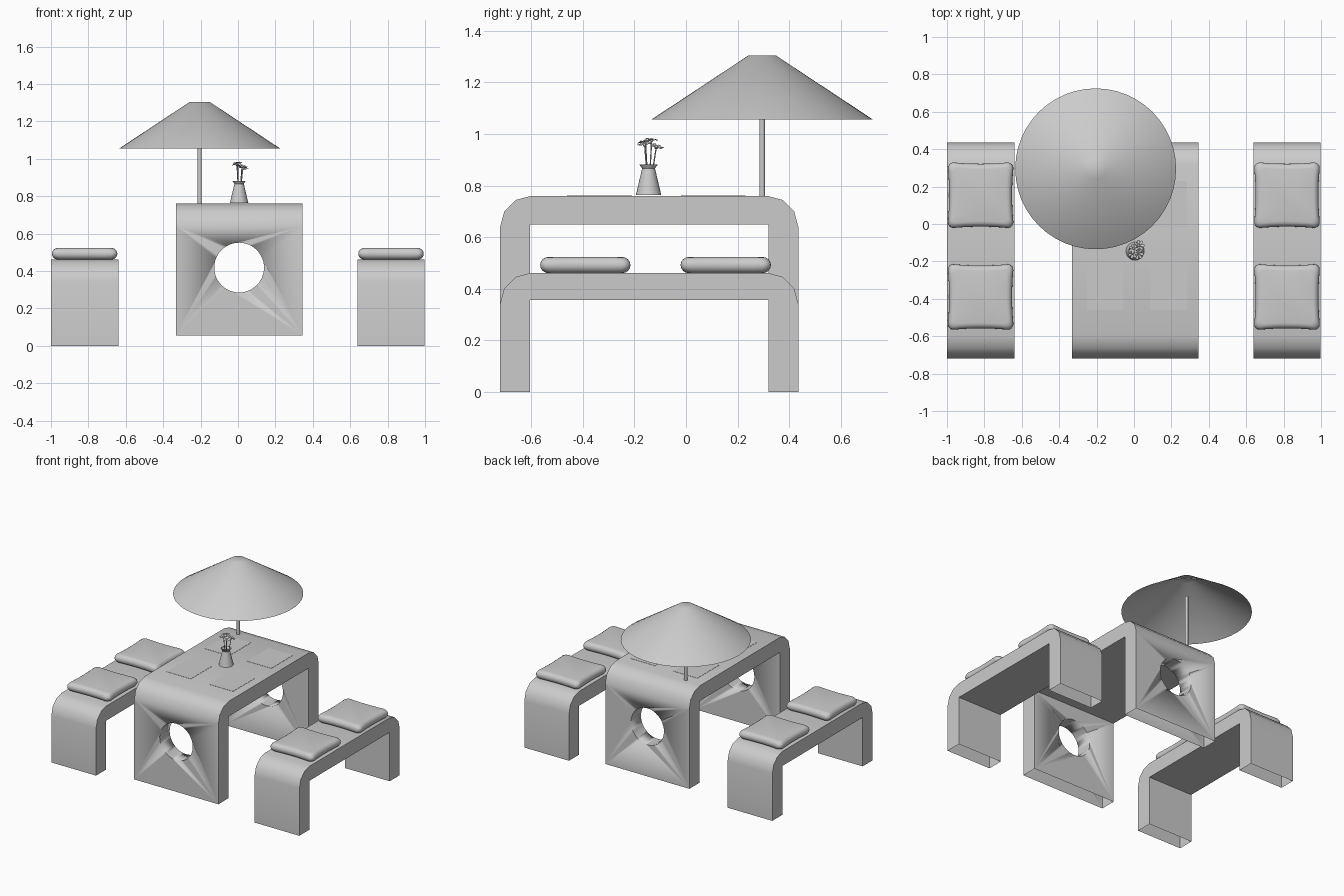
import bpy, bmesh
from math import sin, cos, pi, radians
from mathutils import Vector, Matrix

if "Cube" in bpy.data.objects:
    bpy.data.objects.remove(bpy.data.objects["Cube"])


def finish(name, bm, smooth=True, angle=40):
    bmesh.ops.recalc_face_normals(bm, faces=bm.faces[:])
    me = bpy.data.meshes.new(name)
    bm.to_mesh(me)
    bm.free()
    ob = bpy.data.objects.new(name, me)
    bpy.context.scene.collection.objects.link(ob)
    if smooth:
        bpy.ops.object.select_all(action='DESELECT')
        ob.select_set(True)
        bpy.context.view_layer.objects.active = ob
        bpy.ops.object.shade_smooth_by_angle(angle=radians(angle))
    return ob


def lathe(name, profile, centre, segs, cap_bottom=True, cap_top=True):
    bm = bmesh.new()
    rings = [[bm.verts.new((centre[0] + r * cos(2 * pi * i / segs),
                            centre[1] + r * sin(2 * pi * i / segs), z))
              for i in range(segs)] for r, z in profile]
    for a, b in zip(rings, rings[1:]):
        for i in range(segs):
            j = (i + 1) % segs
            bm.faces.new((a[i], a[j], b[j], b[i]))
    if cap_bottom:
        bm.faces.new(rings[0])
    if cap_top:
        bm.faces.new(rings[-1])
    return finish(name, bm)


Y0, Y1 = -0.72, 0.435


def arch(name, x0, x1, z0, z1, thick, leg=0.115, rad=0.12, hole=None):
    """Waterfall slab: side profile extruded along x, feet left open."""
    pts = [(Y0, z0)]
    for k in range(4):
        a = pi - k * pi / 6
        pts.append((Y0 + rad + rad * cos(a), z1 - rad + rad * sin(a)))
    for k in range(4):
        a = pi / 2 - k * pi / 6
        pts.append((Y1 - rad + rad * cos(a), z1 - rad + rad * sin(a)))
    pts += [(Y1, z0), (Y1 - leg, z0), (Y1 - leg, z1 - thick),
            (Y0 + leg, z1 - thick), (Y0 + leg, z0)]
    bm = bmesh.new()
    f = bm.faces.new([bm.verts.new((x0, y, z)) for y, z in pts])
    ext = bmesh.ops.extrude_face_region(bm, geom=[f], use_keep_orig=True)
    bmesh.ops.translate(bm, vec=(x1 - x0, 0, 0),
                        verts=[v for v in ext['geom'] if isinstance(v, bmesh.types.BMVert)])
    ob = finish(name, bm)
    if hole:
        hx, hz, hr = hole
        cb = bmesh.new()
        m = Matrix.Translation((hx, 0, hz)) @ Matrix.Rotation(pi / 2, 4, 'X')
        bmesh.ops.create_cone(cb, cap_ends=True, segments=48, radius1=hr,
                              radius2=hr, depth=3, matrix=m)
        cutter = finish(name + "_hole_cutter", cb)
        cutter.hide_render = True
        cutter.hide_set(True)
        mod = ob.modifiers.new("hole", 'BOOLEAN')
        mod.operation, mod.object, mod.solver = 'DIFFERENCE', cutter, 'EXACT'
        bpy.context.view_layer.objects.active = ob
        bpy.ops.object.modifier_apply(modifier=mod.name)
        bpy.data.objects.remove(cutter)
    # open the undersides of the feet
    bm = bmesh.new()
    bm.from_mesh(ob.data)
    feet = [f for f in bm.faces if all(abs(v.co.z - z0) < 1e-4 for v in f.verts)]
    bmesh.ops.delete(bm, geom=feet, context='FACES')
    bm.to_mesh(ob.data)
    bm.free()
    return ob


def cushion(name, cx, cy, z0, half=0.175, r=0.031):
    """Soft square pad: rounded, slightly pinched outline with a round edge."""
    outline = []
    cr = 0.03
    for q in range(4):
        rot = Matrix.Rotation(q * pi / 2, 2)
        for k in range(5):
            a = k * pi / 8
            outline.append(rot @ Vector((half - cr + cr * cos(a), half - cr + cr * sin(a))))
        for k in range(1, 8):
            t = 1 - k / 4
            pinch = 0.007 * (1 - t * t)
            outline.append(rot @ Vector((t * (half - cr), half - pinch)))
    bm = bmesh.new()
    rings = []
    for k in range(9):
        a = -pi / 2 + k * pi / 8
        s = (half - r * (1 - cos(a))) / half
        rings.append([bm.verts.new((cx + p.x * s, cy + p.y * s, z0 + r + r * sin(a)))
                      for p in outline])
    n = len(outline)
    for a, b in zip(rings, rings[1:]):
        for i in range(n):
            bm.faces.new((a[i], a[(i + 1) % n], b[(i + 1) % n], b[i]))
    bm.faces.new(rings[0])
    bm.faces.new(rings[-1])
    return finish(name, bm)


def tube(name, p, q, r, segs=8):
    p, q = Vector(p), Vector(q)
    m = Matrix.Translation((p + q) / 2) @ (q - p).to_track_quat('Z', 'Y').to_matrix().to_4x4()
    bm = bmesh.new()
    bmesh.ops.create_cone(bm, cap_ends=True, segments=segs, radius1=r, radius2=r,
                          depth=(q - p).length, matrix=m)
    return finish(name, bm)


def flower(name, pos, tilt, r):
    bm = bmesh.new()
    c = bm.verts.new((0, 0, 0))
    for k in range(7):
        a = 2 * pi * k / 7
        petal = [c] + [bm.verts.new((d * r * cos(a + o), d * r * sin(a + o), h * r))
                       for d, o, h in ((.65, -.4, .1), (.95, -.25, .2), (1, 0, .15),
                                       (.95, .25, .2), (.65, .4, .1))]
        bm.faces.new(petal)
    # flower centre
    bmesh.ops.create_uvsphere(bm, u_segments=8, v_segments=5, radius=r * 0.25)
    bm.transform(Matrix.Translation(pos) @ Matrix.Rotation(tilt[0], 4, 'X')
                 @ Matrix.Rotation(tilt[1], 4, 'Y'))
    return finish(name, bm)


# table with a round opening through both legs
arch("table", -0.332, 0.346, 0.055, 0.76, 0.11, hole=(0.006, 0.418, 0.133))

# four thin place mats
for x in (-0.155, 0.185):
    for y in (-0.335, 0.105):
        bm = bmesh.new()
        bmesh.ops.create_cube(bm, size=1, matrix=Matrix.Translation((x, y, 0.76))
                              @ Matrix.Diagonal((0.195, 0.25, 0.003, 1)))
        finish("place_mat", bm, smooth=False)

# benches with two cushions each
for side, x in (("left", -0.82), ("right", 0.818)):
    arch(side + "_bench", x - 0.18, x + 0.18, 0, 0.462, 0.106)
    for y in (-0.39, 0.154):
        cushion(side + "_cushion", x, y, 0.461)

# parasol
UX, UY = -0.205, 0.295
lathe("parasol_canopy", [(0.43, 1.055), (0.053, 1.304)], (UX, UY), 48, cap_bottom=False)
lathe("parasol_pole", [(0.011, 0.755), (0.011, 1.17)], (UX, UY), 16)

# vase, with an inner throat
VX, VY = 0.006, -0.145
lathe("vase", [(0.049, 0.764), (0.025, 0.866), (0.036, 0.882), (0.031, 0.882),
               (0.02, 0.866), (0.035, 0.78)], (VX, VY), 24)

# flowers on stems
for dx, dy, z, tilt, r in ((-0.012, -0.012, 0.968, (0.2, -0.2), 0.028),
                           (0.02, 0.03, 0.948, (-0.3, 0.25), 0.03),
                           (0.015, -0.015, 0.958, (0.15, 0.2), 0.03),
                           (-0.008, 0.012, 0.975, (-0.15, -0.1), 0.026)):
    top = Vector((VX + dx, VY + dy, z))
    tube("stem", (VX + dx * 0.2, VY + dy * 0.2, 0.80), top, 0.0025)
    flower("flower", top, tilt, r)
